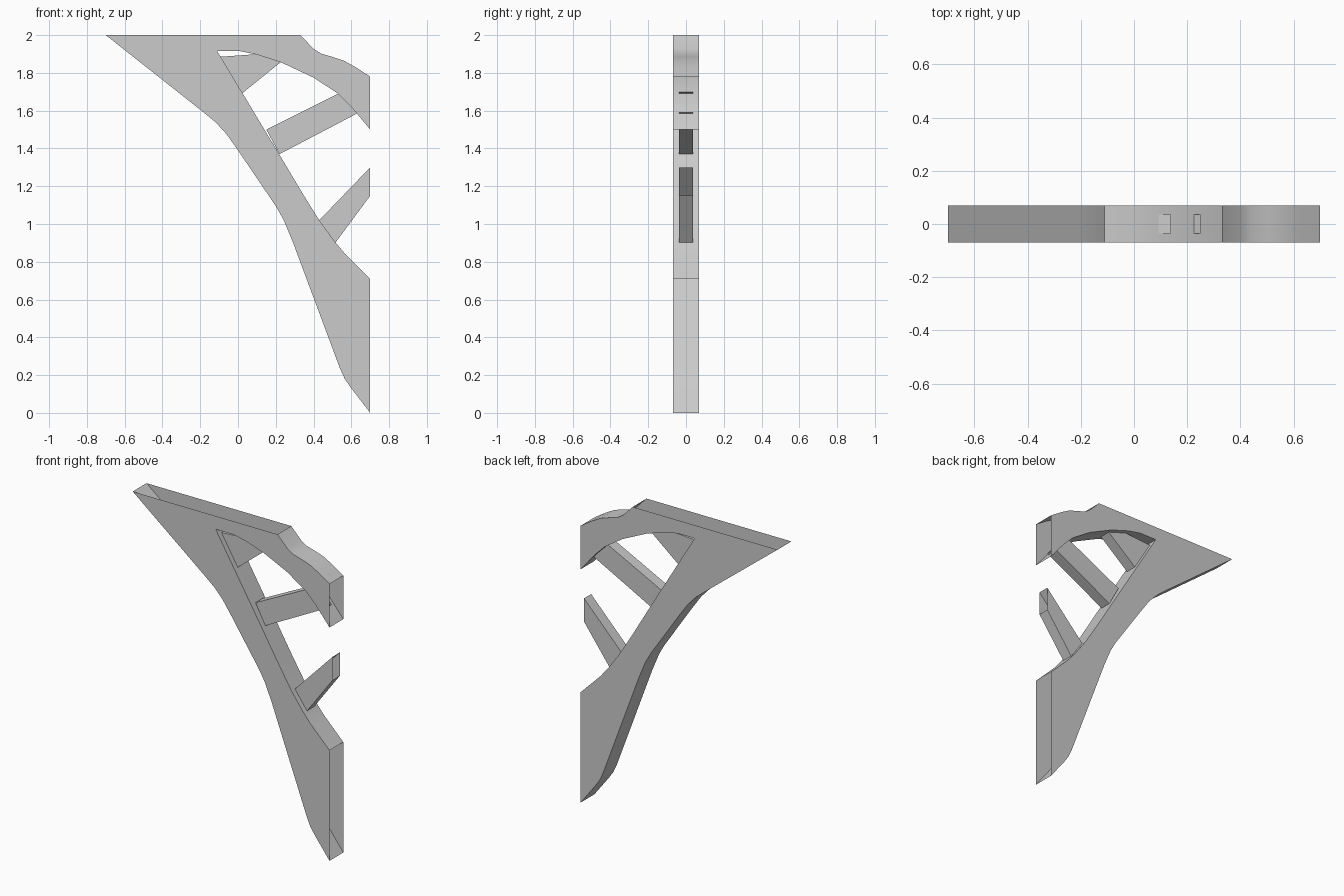
import bpy
import bmesh
import math

cube = bpy.data.objects.get("Cube")
if cube:
    bpy.data.objects.remove(cube, do_unlink=True)

grey = bpy.data.materials.new("plain_grey")
grey.use_nodes = True
grey.diffuse_color = (0.6, 0.6, 0.6, 1)
grey.node_tree.nodes["Principled BSDF"].inputs["Base Color"].default_value = (0.6, 0.6, 0.6, 1)

END_X, TOP_Z = 0.70, 2.0


def slab(name, outline, half, is_open):
    """Extrude an anticlockwise (x, z) outline along y, leaving some walls out."""
    bm = bmesh.new()
    front = [bm.verts.new((x, -half, z)) for x, z in outline]
    back = [bm.verts.new((x, half, z)) for x, z in outline]
    bm.faces.new(front)
    bm.faces.new(back[::-1])
    for i in range(len(outline)):
        j = (i + 1) % len(outline)
        if not is_open(i, outline[i], outline[j]):
            bm.faces.new((front[j], front[i], back[i], back[j]))
    mesh = bpy.data.meshes.new(name)
    bm.to_mesh(mesh)
    bm.free()
    mesh.materials.append(grey)
    obj = bpy.data.objects.new(name, mesh)
    bpy.context.collection.objects.link(obj)
    bpy.ops.object.select_all(action='DESELECT')
    obj.select_set(True)
    bpy.context.view_layer.objects.active = obj
    bpy.ops.object.shade_smooth_by_angle(angle=math.radians(25))
    return obj


# Curved bracket frame: outer sweep, inner diagonal, arch underside, arch top
outer_sweep = [(-0.7, TOP_Z), (-0.2, 1.605), (-0.12, 1.54), (-0.06, 1.475),
               (0.0, 1.39), (0.2, 1.095), (0.24, 1.025), (0.29, 0.905),
               (0.54, 0.235), (0.565, 0.18), (0.6, 0.13), (END_X, 0)]
inner_diagonal = [(END_X, 0.71), (0.56, 0.85), (0.51, 0.91), (0.43, 1.02),
                  (0.34, 1.165), (0.2, 1.40), (-0.11, 1.915)]
arch_under = [(0.01, 1.915), (0.1, 1.897), (0.23, 1.855), (0.4, 1.775),
              (0.53, 1.69), (0.6, 1.62), (END_X, 1.5)]
arch_top = [(END_X, 1.78), (0.62, 1.832), (0.56, 1.865), (0.5, 1.885),
            (0.44, 1.902), (0.4, 1.928), (0.33, TOP_Z)]


# The frame is open where it meets the ceiling and the wall
def against_building(i, a, b):
    return a[0] == b[0] == END_X or a[1] == b[1] == TOP_Z


slab("bracket_frame", outer_sweep + inner_diagonal + arch_under + arch_top,
     0.07, against_building)

# Thinner struts, open at both ends: lower edge, then upper edge
struts = {
    "upper_strut": [(0.02, 1.69), (0.25, 1.876), (0.14, 1.902), (-0.1, 1.885)],
    "middle_strut": [(0.22, 1.37), (0.64, 1.59), (0.55, 1.70), (0.15, 1.50)],
    "lower_strut": [(0.515, 0.9), (END_X, 1.15), (END_X, 1.3), (0.43, 1.02)],
}
for name, outline in struts.items():
    slab(name, outline, 0.036, lambda i, a, b: i % 2 == 1)
